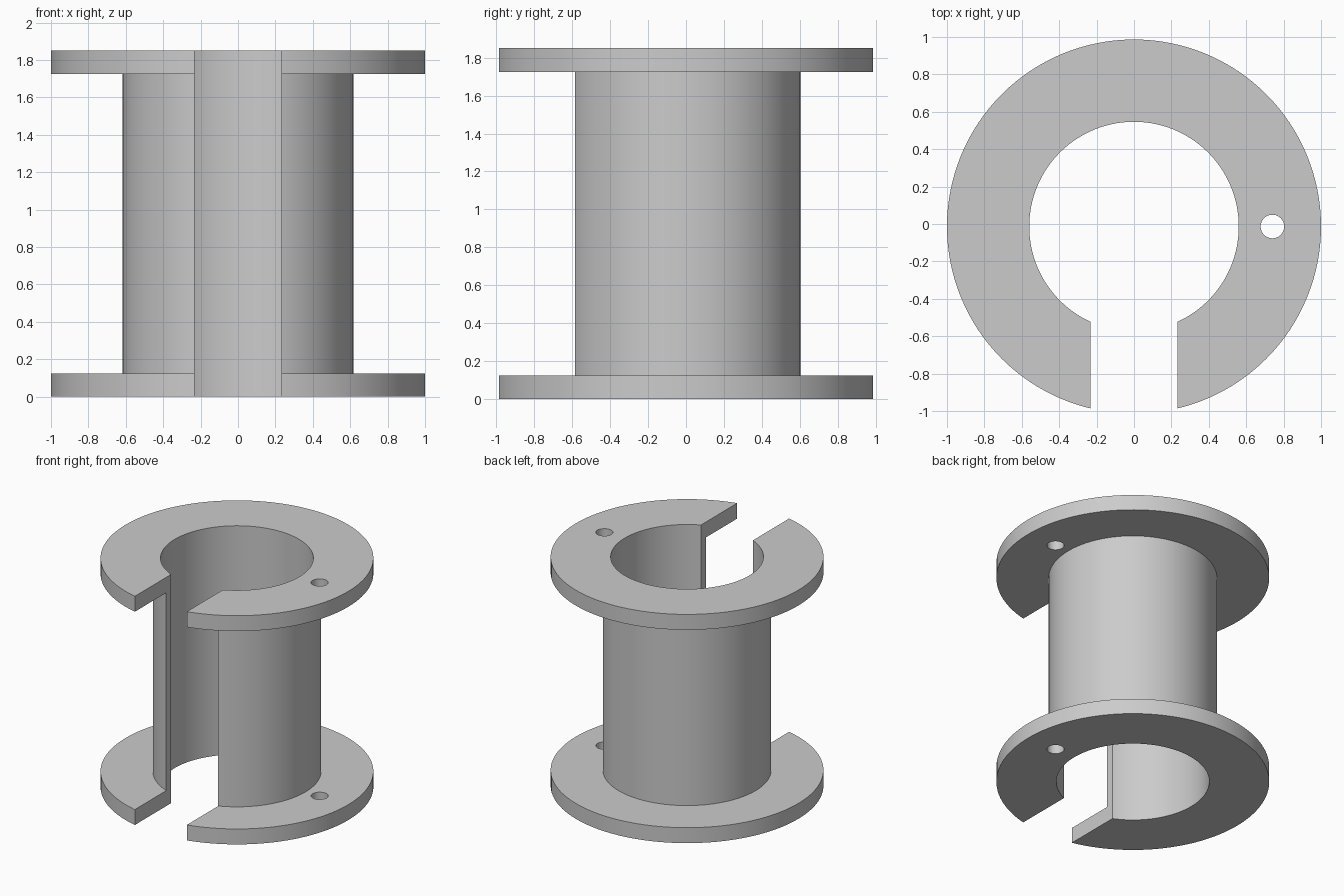
import bpy, bmesh, math
from mathutils import Matrix, Vector

cube = bpy.data.objects.get("Cube")
if cube:
    bpy.data.objects.remove(cube, do_unlink=True)

HEIGHT, FLANGE = 1.85, 0.125
R_FLANGE, R_BARREL, R_BORE = 1.0, 0.617, 0.56
SLOT, HOLE_X, HOLE_R = 0.465, 0.74, 0.063
CENTRE_Y = -0.0135
SEGMENTS = 128

grey = bpy.data.materials.new("plain grey")
grey.use_nodes = True
grey.diffuse_color = (0.6, 0.6, 0.6, 1)
grey.node_tree.nodes["Principled BSDF"].inputs["Base Color"].default_value = grey.diffuse_color


def add_object(name, bm):
    bmesh.ops.recalc_face_normals(bm, faces=bm.faces)
    mesh = bpy.data.meshes.new(name)
    bm.to_mesh(mesh)
    bm.free()
    mesh.materials.append(grey)
    obj = bpy.data.objects.new(name, mesh)
    bpy.context.collection.objects.link(obj)
    return obj


def lathe(name, profile):
    """Spin a closed (radius, height) profile around z."""
    bm = bmesh.new()
    verts = [bm.verts.new((r, 0, z)) for r, z in profile]
    edges = [bm.edges.new((verts[i - 1], verts[i])) for i in range(len(verts))]
    bmesh.ops.spin(bm, geom=verts + edges, cent=(0, 0, 0), axis=(0, 0, 1),
                   angle=math.tau, steps=SEGMENTS)
    bmesh.ops.remove_doubles(bm, verts=bm.verts, dist=0.0001)
    return add_object(name, bm)


def cut(obj, cutter):
    """Subtract the cutter for good, then discard it."""
    cutter.hide_render = True
    mod = obj.modifiers.new("cut", 'BOOLEAN')
    mod.operation, mod.solver, mod.object = 'DIFFERENCE', 'EXACT', cutter
    bpy.context.view_layer.objects.active = obj
    bpy.ops.object.modifier_apply(modifier=mod.name)
    bpy.data.objects.remove(cutter, do_unlink=True)


# Hollow barrel with a flange at each end
spool = lathe("flanged_spool", [
    (R_BORE, 0), (R_FLANGE, 0), (R_FLANGE, FLANGE), (R_BARREL, FLANGE),
    (R_BARREL, HEIGHT - FLANGE), (R_FLANGE, HEIGHT - FLANGE),
    (R_FLANGE, HEIGHT), (R_BORE, HEIGHT)])

# Full-height slot through the front
bm = bmesh.new()
bmesh.ops.create_cube(bm, size=1, matrix=Matrix.Translation((0, -0.7, HEIGHT / 2))
                      @ Matrix.Diagonal((SLOT, 1.2, HEIGHT + 1, 1)))
cut(spool, add_object("slot_cutter", bm))

# Pin hole through both flanges
bm = bmesh.new()
bmesh.ops.create_cone(bm, cap_ends=True, segments=48, radius1=HOLE_R, radius2=HOLE_R,
                      depth=HEIGHT + 1, matrix=Matrix.Translation((HOLE_X, 0, HEIGHT / 2)))
cut(spool, add_object("pin_hole_cutter", bm))

# Centre the open outline and smooth the round walls
spool.data.transform(Matrix.Translation(Vector((0, -CENTRE_Y, 0)) * -1))
bpy.ops.object.select_all(action='DESELECT')
spool.select_set(True)
bpy.context.view_layer.objects.active = spool
bpy.ops.object.shade_smooth_by_angle(angle=math.radians(30))
